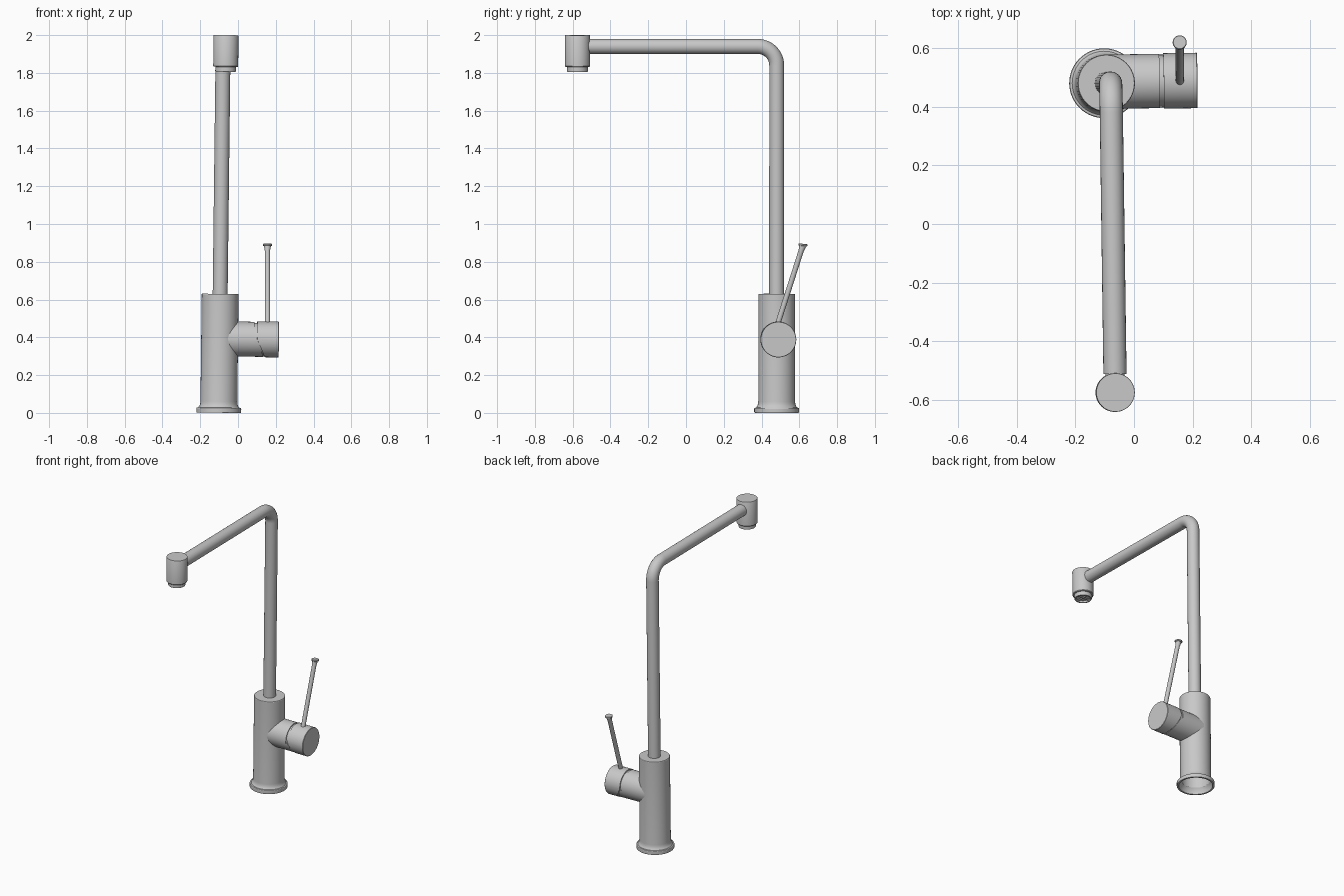
import bpy, bmesh, math
from mathutils import Matrix, Vector, Euler

cube = bpy.data.objects.get("Cube")
if cube:
    bpy.data.objects.remove(cube, do_unlink=True)

# One brushed metal colour
metal = bpy.data.materials.new("brushed steel grey")
metal.use_nodes = True
GREY = (0.58, 0.58, 0.58, 1)
metal.diffuse_color = GREY
metal.node_tree.nodes["Principled BSDF"].inputs["Base Color"].default_value = GREY

# The whole tap leans and turns very slightly around the foot of its body
PLACE = Matrix.Translation((-0.102, 0.48, 0)) @ Euler((0, 0.012, 0.014)).to_matrix().to_4x4()


def finish(obj):
    obj.data.materials.append(metal)
    obj.matrix_world = PLACE
    bpy.ops.object.select_all(action='DESELECT')
    obj.select_set(True)
    bpy.context.view_layer.objects.active = obj
    bpy.ops.object.shade_smooth_by_angle(angle=math.radians(32))
    return obj


def lathe(name, profile, origin=(0, 0, 0), axis=(0, 0, 1), cuts=(), sides=64):
    """Turn (radius, height) points round an axis; cuts are (point, normal to remove)."""
    bm = bmesh.new()
    verts = [bm.verts.new((r, 0, h)) for r, h in profile]
    edges = [bm.edges.new(pair) for pair in zip(verts, verts[1:])]
    bmesh.ops.spin(bm, geom=verts + edges, cent=(0, 0, 0), axis=(0, 0, 1),
                   angle=2 * math.pi, steps=sides)
    bmesh.ops.remove_doubles(bm, verts=bm.verts[:], dist=1e-5)
    turn = Vector((0, 0, 1)).rotation_difference(Vector(axis)).to_matrix().to_4x4()
    bm.transform(Matrix.Translation(origin) @ turn)
    for point, normal in cuts:
        hit = bmesh.ops.bisect_plane(bm, geom=bm.verts[:] + bm.edges[:] + bm.faces[:],
                                     plane_co=point, plane_no=normal, clear_outer=True)
        rim = [g for g in hit["geom_cut"] if isinstance(g, bmesh.types.BMEdge)]
        bmesh.ops.holes_fill(bm, edges=rim, sides=0)
    bmesh.ops.recalc_face_normals(bm, faces=bm.faces[:])
    mesh = bpy.data.meshes.new(name)
    bm.to_mesh(mesh)
    bm.free()
    obj = bpy.data.objects.new(name, mesh)
    bpy.context.collection.objects.link(obj)
    return finish(obj)


def rod(r, start, end):
    return [(0, start), (r, start), (r, end), (0, end)]


# Body with flared foot, hollow underneath
lathe("body", [(0, 0.27), (0.09, 0.27), (0.09, 0.04), (0.104, 0.02), (0.106, 0.001),
               (0.117, 0.001), (0.119, 0.004), (0.119, 0.023), (0.117, 0.026),
               (0.109, 0.028), (0.103, 0.036), (0.099, 0.047), (0.0975, 0.06),
               (0.0975, 0.627), (0.0955, 0.63), (0, 0.63)])

# Spout pipe: upright, bend, horizontal run
BEND, TOP = 0.10, 1.94
path = [(0, 0.6)]
path += [(BEND * (math.cos(a) - 1), TOP - BEND + BEND * math.sin(a))
         for a in (i * math.pi / 24 for i in range(13))]
path += [(-0.992, TOP)]
curve = bpy.data.curves.new("spout_pipe", 'CURVE')
curve.dimensions = '3D'
curve.bevel_depth = 0.0395
curve.bevel_resolution = 10
curve.use_fill_caps = True
spline = curve.splines.new('POLY')
spline.points.add(len(path) - 1)
for p, (y, z) in zip(spline.points, path):
    p.co = (0, y, z, 1)
pipe = bpy.data.objects.new("spout_pipe", curve)
bpy.context.collection.objects.link(pipe)
bpy.ops.object.select_all(action='DESELECT')
pipe.select_set(True)
bpy.context.view_layer.objects.active = pipe
bpy.ops.object.convert(target='MESH')
finish(bpy.context.view_layer.objects.active)

# Outlet head, its neck and the recessed aerator
HEAD = (0, -1.055, 0)
lathe("spout_neck", rod(0.033, 0, 0.08), (0, -1.03, TOP), (0, 1, 0))
lathe("outlet_head", [(0, 1.832), (0.063, 1.832), (0.066, 1.836), (0.066, 1.998),
                      (0.065, 2.0), (0, 2.0)], HEAD)
lathe("aerator", [(0, 1.818), (0.043, 1.818), (0.045, 1.806), (0.053, 1.806),
                  (0.055, 1.809), (0.055, 1.835), (0, 1.835)], HEAD)
for i, direction in enumerate([(1, 0, 0), (0, 1, 0)]):
    start = Vector((0, -1.055, 1.816)) - 0.044 * Vector(direction)
    lathe(f"aerator_bar_{i + 1}", rod(0.005, 0, 0.088), start, direction, sides=12)

# Side valve: collar, groove core, and knob with a slanted lower joint
VALVE = (0, 0.005, 0.392)
X = (1, 0, 0)
slant = Vector((1, 0, 0.44)).normalized()
joint = Vector((0.2, 0, 0.382))
lathe("valve_collar", rod(0.0925, 0.01, 0.184), VALVE, X)
lathe("valve_core", rod(0.087, 0.17, 0.25), VALVE, X)
lathe("collar_tongue", rod(0.0925, 0.18, 0.26), VALVE, X,
      cuts=[(joint - 0.002 * slant, slant), (joint, (0, 0, 1))])
lathe("valve_knob", [(0, 0.198), (0.0945, 0.198), (0.0945, 0.311), (0.0925, 0.313), (0, 0.313)],
      VALVE, X, cuts=[(joint + 0.002 * slant, -slant)])

# Lever rod with a small disc at its tip
foot, tip = Vector((0.253, -0.012, 0.43)), Vector((0.249, 0.135, 0.89))
length = (tip - foot).length
lathe("lever_rod", [(0, 0), (0.014, 0), (0.014, length - 0.03), (0.018, length - 0.006),
                    (0.018, length), (0, length)], foot, tip - foot, sides=32)
lathe("lever_tip", [(0, 0), (0.022, 0), (0.024, 0.002), (0.024, 0.009), (0.022, 0.011), (0, 0.011)],
      tip - Vector((0, 0, 0.003)), (0, 0.1, 1), sides=32)
